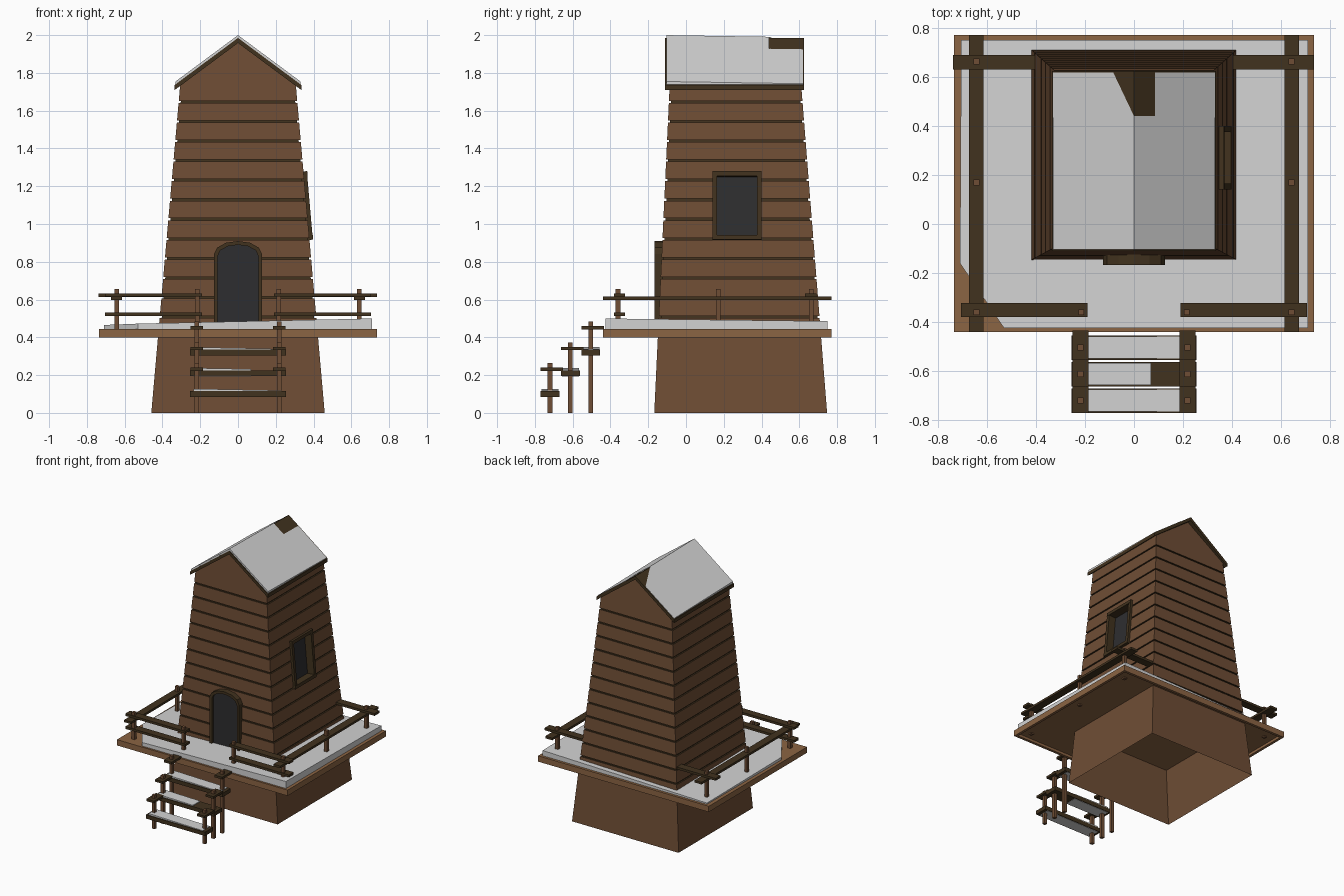
import bpy, bmesh, math
from mathutils import Matrix

cube = bpy.data.objects.get("Cube")
if cube:
    bpy.data.objects.remove(cube, do_unlink=True)


def material(name, r, g, b):
    m = bpy.data.materials.new(name)
    m.use_nodes = True
    m.diffuse_color = (r, g, b, 1)
    m.node_tree.nodes["Principled BSDF"].inputs["Base Color"].default_value = (r, g, b, 1)
    return m


WALL = material("brown wood", .158, .075, .035)
TRIM = material("dark wood", .053, .032, .013)
DECK = material("light wood", .26, .128, .056)
SNOW = material("snow", .65, .65, .65)
GLASS = material("dark glass", .027, .027, .029)


def make(name, verts, faces, mats, indices=None):
    me = bpy.data.meshes.new(name)
    me.from_pydata(verts, [], faces)
    for m in mats:
        me.materials.append(m)
    if indices:
        me.polygons.foreach_set("material_index", indices)
    ob = bpy.data.objects.new(name, me)
    bpy.context.collection.objects.link(ob)
    return ob


def solid(name, lower, upper, mat):
    """Closed solid between two matching outlines."""
    n = len(lower)
    faces = [tuple(range(n))[::-1], tuple(range(n, 2 * n))]
    faces += [(i, (i + 1) % n, n + (i + 1) % n, n + i) for i in range(n)]
    return make(name, lower + upper, faces, [mat])


def box(name, x0, x1, y0, y1, z0, z1, mat):
    base = [(x0, y0), (x1, y0), (x1, y1), (x0, y1)]
    return solid(name, [(*p, z0) for p in base], [(*p, z1) for p in base], mat)


def extrude_y(name, outline, y0, y1, mat):
    """Solid from an x-z outline pushed along y."""
    return solid(name, [(x, y1, z) for x, z in outline], [(x, y0, z) for x, z in outline], mat)


def snow(name, outline, bottom, top):
    """Snow layer from an x-y outline between two height rules."""
    return solid(name, [(x, y, bottom(x, y)) for x, y in outline],
                 [(x, y, top(x, y)) for x, y in outline], SNOW)


# Tapered tower walls with lapped boards
def half_width(z):
    return .459 - .088 * z


def front_y(z):
    return -.168 + .047 * z


def back_y(z):
    return .747 - .079 * z


def wall_ring(z, inset=0):
    x, f, b = half_width(z) - inset, front_y(z) + inset, back_y(z) - inset
    return [(-x, f, z), (x, f, z), (x, b, z), (-x, b, z)]


PITCH, GAP, EAVE, APEX = .1035, .011, 1.73, 1.96
rings, strips = [wall_ring(0)], []
for i in range(12):
    z = .513 + PITCH * i
    rings += [wall_ring(z - GAP), wall_ring(z - GAP, .011), wall_ring(z, .011), wall_ring(z)]
    strips += [0, 1, 1, 1]
rings.append(wall_ring(EAVE))
strips.append(0)
verts, faces, colours = [v for r in rings for v in r], [], []
for k, c in enumerate(strips):
    for i in range(4):
        j = (i + 1) % 4
        faces.append((4 * k + i, 4 * k + j, 4 * k + 4 + j, 4 * k + 4 + i))
        colours.append(c)
# Gables continue the top front and back boards
for side, y in ((-4, front_y(APEX)), (-2, back_y(APEX))):
    verts.append((0, y, APEX))
    a, b, c, d = faces[side]
    faces[side] = (a, b, c, len(verts) - 1, d)
tower = make("tower_walls", verts, faces, [WALL, TRIM], colours)

# Window opening in the left wall
zc, yc, hy, hz, fw = 1.097, .27, .13, .182, .025
bm = bmesh.new()
bm.from_mesh(tower.data)
oy, oz = hy - fw / 2, hz - fw / 2
for s in (-1, 1):
    for co, no in (((0, yc + s * oy, 0), (0, 1, 0)), ((0, 0, zc + s * oz), (0, 0, 1))):
        bmesh.ops.bisect_plane(bm, geom=bm.verts[:] + bm.edges[:] + bm.faces[:],
                               plane_co=co, plane_no=no)
hole = []
for f in bm.faces:
    p = f.calc_center_median()
    if p.x > .2 and abs(p.y - yc) < oy and abs(p.z - zc) < oz:
        hole.append(f)
bmesh.ops.delete(bm, geom=hole, context="FACES")
# Keep only the cuts around the opening
bmesh.ops.dissolve_limit(bm, angle_limit=.001, verts=bm.verts[:], edges=bm.edges[:],
                         delimit={"MATERIAL"})
bm.to_mesh(tower.data)
bm.free()

# Recessed window, tilted with the wall
parts = [box("window_glass", -.06, -.04, -hy + .01, hy - .01, -hz + .01, hz - .01, GLASS)]
for s in (-1, 1):
    a, b = sorted((s * hy, s * (hy - fw)))
    parts.append(box("window_jamb", -.06, .018, a, b, -hz, hz, TRIM))
    a, b = sorted((s * hz, s * (hz - fw)))
    parts.append(box("window_rail", -.06, .02, -hy, hy, a, b, TRIM))
tilt = Matrix.Translation((half_width(zc), yc, zc)) @ Matrix.Rotation(-math.atan(.088), 4, "Y")
for p in parts:
    p.matrix_world = tilt

# Roof
RIDGE, SLOPE, OVER, FRONT, BACK = 1.985, .742, .335, -.11, .625
drop = RIDGE - SLOPE * OVER
extrude_y("roof", [(-OVER, drop - .027), (0, RIDGE - .027), (OVER, drop - .027),
                   (OVER, drop), (0, RIDGE), (-OVER, drop)], FRONT, BACK, TRIM)


# Roof snow with bare patches at the back of the ridge
def roof_top(x, y):
    return RIDGE - SLOPE * abs(x)


def roof_snow_top(x, y):
    return roof_top(x, y) + .015 - .012 * (y - FRONT) / (BACK - FRONT)


E, F, B = OVER - .004, FRONT + .006, BACK - .006
snow("roof_snow_right", [(0, F), (E, F), (E, B), (.085, B), (.085, .44), (0, .44)],
     roof_top, roof_snow_top)
snow("roof_snow_left", [(0, F), (0, .44), (-.085, B), (-E, B), (-E, F)],
     roof_top, roof_snow_top)

# Deck floor in a raised rim, and its uneven snow with a bare corner
box("deck_floor", -.72, .72, -.425, .755, .42, .445, DECK)
for s in (-1, 1):
    a, b = sorted((s * .735, s * .715))
    box("deck_side_rim", a, b, -.44, .77, .4, .445, DECK)
for y in (-.44, .75):
    box("deck_end_rim", -.735, .735, y, y + .02, .4, .445, DECK)
snow("deck_snow", [(-.53, -.425), (.71, -.425), (.71, .75), (-.705, .75), (-.71, -.16)],
     lambda x, y: .44, lambda x, y: .479 + .022 * x - .012 * y)


# Arched door
def arch(width, spring, rise):
    pts = [(width * math.cos(a * math.pi / 6), spring + rise * math.sin(a * math.pi / 6))
           for a in range(7)]
    return [(width, .46)] + pts + [(-width, .46)]


inner = arch(.108, .83, .06)
extrude_y("door_frame", arch(.127, .84, .07) + inner[::-1], -.168, -.11, TRIM)
extrude_y("door_panel", inner, -.15, -.11, GLASS)


# Railings around the deck
def post(name, x, y, z0, z1):
    box(name, x - .012, x + .012, y - .012, y + .012, z0, z1, WALL)


box("back_rail", -.738, .735, .63, .69, .614, .632, TRIM)
for s in (-1, 1):
    x = s * .643
    box("side_rail", x - .03, x + .03, -.44, .77, .598, .615, TRIM)
    for y in (.17, .663):
        post("rail_post", x, y, .41, .655)
    post("front_corner_post", x, -.36, .41, .655)
    post("gate_post", s * .215, -.36, .41, .655)
    a, b = sorted((s * .19, s * .705))
    for z in (.514, .615):
        box("front_rail", a, b, -.38, -.322, z, z + .018, TRIM)

# Stairs with stepped handrails
for i in range(3):
    y, z = -.77 + .108 * i, .085 + .11 * i
    box("stair_tread", -.255, .255, y, y + .1, z, z + .03, TRIM)
    right = .07 if i == 1 else .23
    snow("stair_snow", [(-.235, y + .006), (right, y + .006), (right, y + .095), (-.235, y + .095)],
         lambda x, yy: z - .002, lambda x, yy: z + .038 - .02 * x)
    for s in (-1, 1):
        x = s * .218
        post("stair_post", x, y + .05, 0, z + .178)
        box("stair_handrail", x - .033, x + .033, y, y + .12, z + .137, z + .154, TRIM)
